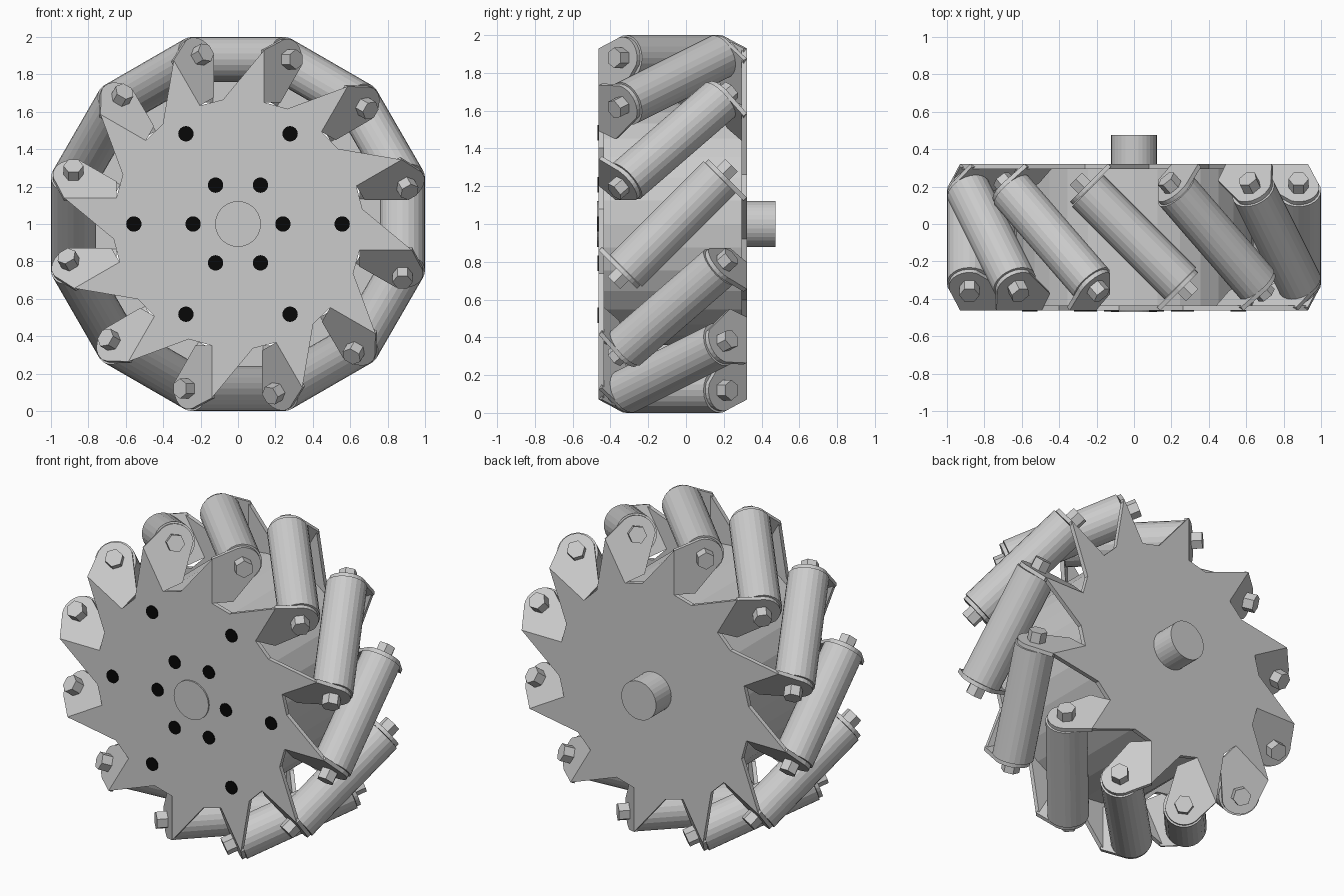
import bpy, bmesh
from math import sin, cos, pi, radians, sqrt
from mathutils import Vector

if "Cube" in bpy.data.objects:
    bpy.data.objects.remove(bpy.data.objects["Cube"])

YC, ZC, N = -0.07, 1.0, 12          # wheel centre, roller count
R_ROLL, R_MID = 0.12, 0.88          # roller radius, roller centre distance
H = 0.392                           # half width to outer plate face
BEND = 0.14                         # tangent offset of each tab's fold


def place(a, t, r, h):
    """Wheel coordinates: angle, clockwise tangent, radius, depth."""
    return Vector((r * cos(a) + t * sin(a), YC + h, ZC + r * sin(a) - t * cos(a)))


def finish(bm, name, mat=None):
    bmesh.ops.recalc_face_normals(bm, faces=bm.faces[:])
    me = bpy.data.meshes.new(name)
    bm.to_mesh(me)
    bm.free()
    ob = bpy.data.objects.new(name, me)
    bpy.context.collection.objects.link(ob)
    if mat:
        me.materials.append(mat)
    return ob


def prism(bm, pts, offset):
    lo = [bm.verts.new(p) for p in pts]
    hi = [bm.verts.new(p + offset) for p in pts]
    bm.faces.new(lo)
    bm.faces.new(hi)
    n = len(pts)
    for i in range(n):
        bm.faces.new((lo[i], lo[(i + 1) % n], hi[(i + 1) % n], hi[i]))


def rod(name, p, q, radius, sides, mat=None):
    """Cylinder between two points."""
    axis = (q - p).normalized()
    ref = Vector((0, 1, 0)) if abs(axis.y) < 0.9 else Vector((0, 0, 1))
    u = axis.cross(ref).normalized()
    v = axis.cross(u)
    bm = bmesh.new()
    ring = [p + radius * (cos(2 * pi * i / sides) * u + sin(2 * pi * i / sides) * v)
            for i in range(sides)]
    prism(bm, ring, q - p)
    return finish(bm, name, mat)


def side_plate(name, s):
    """Toothed plate with folded tabs; s=1 front, s=-1 back."""
    bm = bmesh.new()
    outline = []
    for k in range(N):
        a = -s * k * 2 * pi / N
        for t, r in ((-0.08, 0.665), (BEND, 0.93), (BEND, 0.65)):
            outline.append(place(a, s * t, r, -s * H))
    prism(bm, outline, Vector((0, s * 0.027, 0)))
    # tabs folded 45 degrees, square to the roller axes
    for k in range(N):
        a = k * 2 * pi / N
        shape = [(0, 0.65), (0, 0.93)]
        for i in range(11):
            w = radians(120 - 14 * i)
            shape.append((0.177 + 0.11 * cos(w), R_MID + 0.11 * sin(w)))
        shape.append((0.125, 0.65))
        pts = [place(a, s * (BEND + u / sqrt(2)), r, s * (-H + u / sqrt(2)))
               for u, r in shape]
        inward = place(a, -s, 0, s) - place(a, 0, 0, 0)
        prism(bm, pts, inward.normalized() * 0.024)
    return finish(bm, name)


side_plate("front_plate", 1)
side_plate("back_plate", -1)

# Rollers and hexagonal axle bolts, tilted 45 degrees
for k in range(N):
    a = k * 2 * pi / N
    for name, half, radius, sides in (("roller", 0.35, R_ROLL, 24),
                                      ("axle_bolt", 0.44, 0.054, 6)):
        d = half / sqrt(2)
        rod(f"{name}_{k + 1}", place(a, d, R_MID, -d), place(a, -d, R_MID, d), radius, sides)

# Central drum and shaft
rod("drum", Vector((0, YC - 0.375, ZC)), Vector((0, YC + 0.375, ZC)), 0.64, 32)
rod("shaft", Vector((0, -0.471, ZC)), Vector((0, 0.475, ZC)), 0.122, 32)

# Dark screw holes on the front plate
black = bpy.data.materials.new("black")
black.diffuse_color = (0.002, 0.002, 0.002, 1)
black.use_nodes = True
black.node_tree.nodes["Principled BSDF"].inputs["Base Color"].default_value = black.diffuse_color
for ring, dist in (("outer", 0.557), ("inner", 0.24)):
    for k in range(6):
        a = k * pi / 3
        p = Vector((dist * cos(a), -0.468, ZC + dist * sin(a)))
        rod(f"{ring}_hole_{k + 1}", p, p + Vector((0, 0.02, 0)), 0.041, 24, black)
